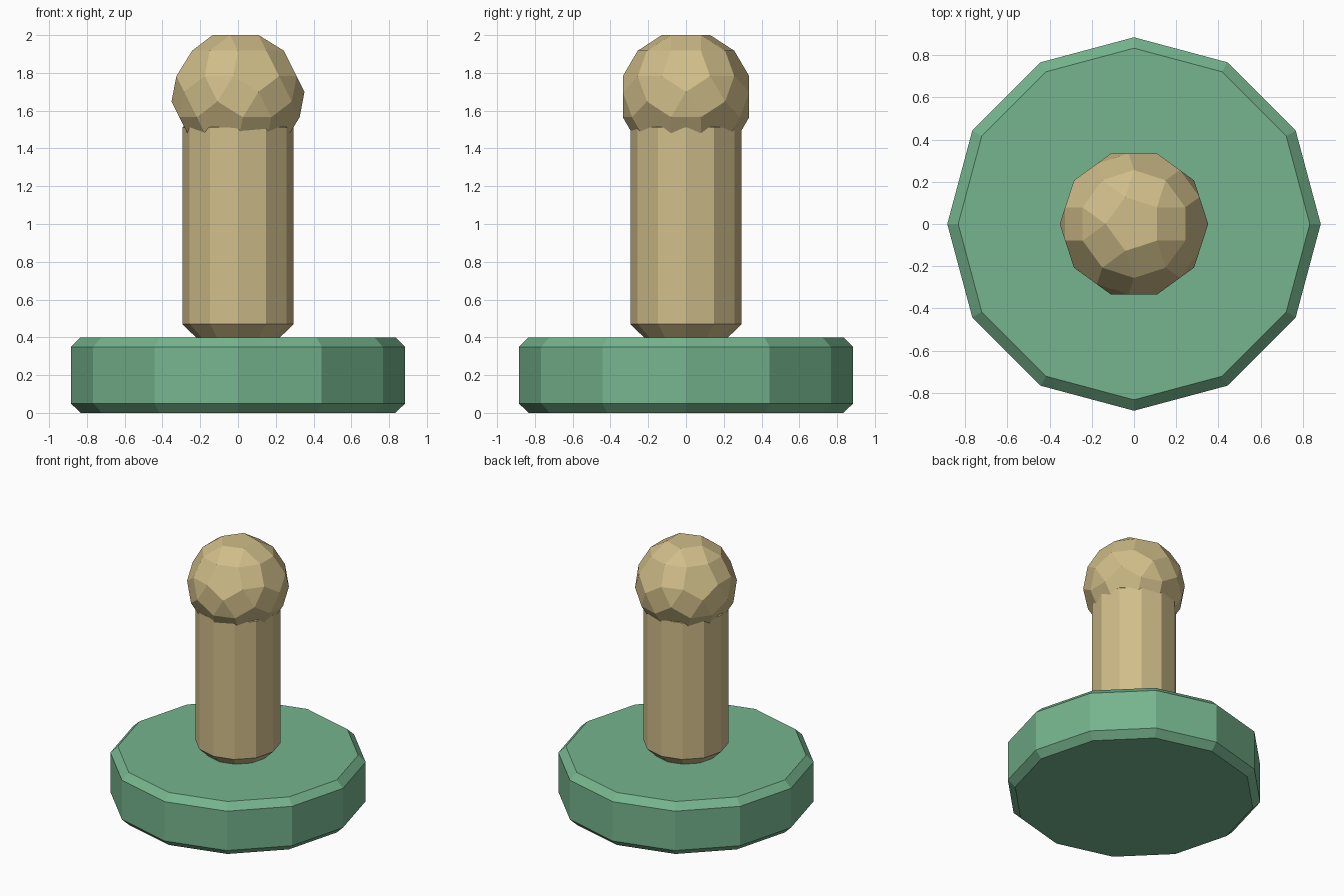
import bpy
import bmesh

cube = bpy.data.objects.get("Cube")
if cube:
    bpy.data.objects.remove(cube, do_unlink=True)


def make_material(name, color):
    mat = bpy.data.materials.new(name)
    mat.use_nodes = True
    mat.diffuse_color = color
    mat.node_tree.nodes["Principled BSDF"].inputs["Base Color"].default_value = color
    return mat


def bevel(bm, edges, width):
    bmesh.ops.bevel(bm, geom=edges, offset=width, offset_type='OFFSET',
                    segments=1, profile=0.5, affect='EDGES', clamp_overlap=False)


def finish(name, bm, z, mat):
    bmesh.ops.recalc_face_normals(bm, faces=bm.faces)
    mesh = bpy.data.meshes.new(name)
    bm.to_mesh(mesh)
    bm.free()
    mesh.materials.append(mat)
    obj = bpy.data.objects.new(name, mesh)
    obj.location.z = z
    bpy.context.collection.objects.link(obj)
    return obj


def chamfered_cylinder(name, radius, bottom, top, width, mat):
    bm = bmesh.new()
    bmesh.ops.create_cone(bm, cap_ends=True, segments=12, radius1=radius,
                          radius2=radius, depth=top - bottom)
    rims = [e for e in bm.edges if abs(e.verts[0].co.z - e.verts[1].co.z) < 0.001]
    bevel(bm, rims, width)
    return finish(name, bm, (bottom + top) / 2, mat)


green = make_material("soft green", (0.18, 0.46, 0.27, 1))
tan = make_material("warm tan", (0.63, 0.51, 0.25, 1))

# Base disc and upright shaft
chamfered_cylinder("base", 0.885, 0, 0.4, 0.05, green)
chamfered_cylinder("shaft", 0.295, 0.4, 1.58, 0.07, tan)

# Faceted knob: an icosahedron with every edge chamfered
bm = bmesh.new()
bmesh.ops.create_icosphere(bm, subdivisions=1, radius=0.429)
bevel(bm, list(bm.edges), 0.0846)
finish("knob", bm, 1.674, tan)
